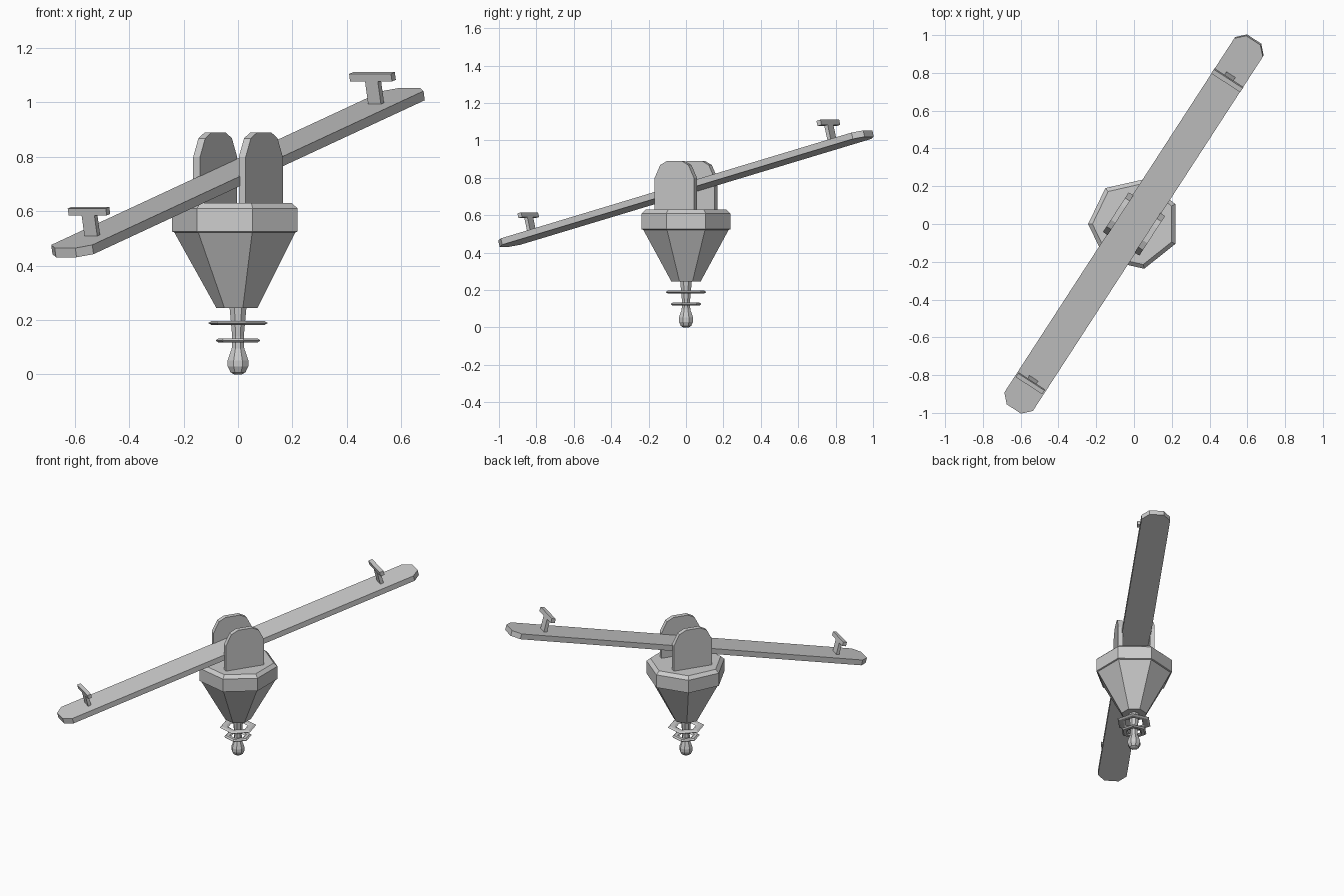
import bpy, bmesh
from math import radians, cos, sin, pi
from mathutils import Matrix, Vector

if "Cube" in bpy.data.objects:
    bpy.data.objects.remove(bpy.data.objects["Cube"])

YAW = Matrix.Rotation(radians(57), 4, 'Z')
TILT = Matrix.Translation((0, 0, 0.742)) @ YAW @ Matrix.Rotation(radians(-14.2), 4, 'Y')


def finish(name, bm, matrix=Matrix()):
    bmesh.ops.transform(bm, matrix=matrix, verts=bm.verts)
    bmesh.ops.recalc_face_normals(bm, faces=bm.faces)
    mesh = bpy.data.meshes.new(name)
    bm.to_mesh(mesh)
    bm.free()
    ob = bpy.data.objects.new(name, mesh)
    bpy.context.collection.objects.link(ob)
    return ob


def prism(name, points, offset, matrix):
    """Extrude a closed outline along an offset vector."""
    bm = bmesh.new()
    face = bm.faces.new([bm.verts.new(p) for p in points])
    ext = bmesh.ops.extrude_face_region(bm, geom=[face], use_keep_orig=True)
    moved = [g for g in ext['geom'] if isinstance(g, bmesh.types.BMVert)]
    bmesh.ops.translate(bm, vec=offset, verts=moved)
    return finish(name, bm, matrix)


def lathe(name, profile, sides, start, closed=False):
    """Turn (radius, z) points around z; closed makes a ring."""
    bm = bmesh.new()
    loops = []
    for r, z in profile:
        angles = [radians(start) + 2 * pi * i / sides for i in range(sides)]
        loops.append([bm.verts.new((r * cos(a), r * sin(a), z)) for a in angles])
    pairs = list(zip(loops, loops[1:]))
    if closed:
        pairs.append((loops[-1], loops[0]))
    for a, b in pairs:
        for i in range(sides):
            j = (i + 1) % sides
            bm.faces.new((a[i], a[j], b[j], b[i]))
    if not closed:
        bm.faces.new(loops[0])
        bm.faces.new(loops[-1])
    return finish(name, bm)


def box(name, size, centre, matrix):
    bm = bmesh.new()
    bmesh.ops.create_cube(bm, size=1)
    bmesh.ops.scale(bm, vec=size, verts=bm.verts)
    return finish(name, bm, matrix @ Matrix.Translation(centre))


# Plank with chamfered ends
half = [(1.153, -0.09), (1.20, -0.045), (1.20, 0.045), (1.153, 0.09)]
outline = half + [(-x, -y) for x, y in half]
prism("plank", [(x, y, -0.0175) for x, y in outline], (0, 0, 0.035), TILT)

# T-shaped handles standing square to the plank
for side, u, k in (("high", 0.966, 1.1), ("low", -1.01, 1.0)):
    box(side + "_handle_post", (0.02 * k, 0.056, 0.09 * k), (u, 0, 0.015 + 0.045 * k), TILT)
    box(side + "_handle_bar", (0.024 * k, 0.167 * k, 0.026 * k), (u, 0, 0.015 + 0.094 * k), TILT)

# Two upright cheeks holding the plank
cheek = [(0.125, 0.60), (0.125, 0.80), (0.09, 0.868), (0.047, 0.89)]
cheek += [(-x, z) for x, z in reversed(cheek)]
for side, y in (("right", -0.115), ("left", 0.085)):
    prism(side + "_cheek", [(x, y, z) for x, z in cheek], (0, 0.03, 0), YAW)

# Seven-sided body: rim on top of a tapering cone
lathe("body", [(0.08, 0.245), (0.234, 0.522), (0.243, 0.525), (0.243, 0.61), (0.22, 0.63)], 7, 180)

# Turned spindle ending in a ball
lathe("spindle", [(0.015, 0), (0.03, 0.008), (0.041, 0.03), (0.041, 0.052), (0.033, 0.075),
                  (0.025, 0.095), (0.023, 0.14), (0.034, 0.25)], 8, 22.5)

# Thin six-sided rings around the spindle
for name, r, inner, z in (("upper_ring", 0.113, 0.06, 0.189), ("lower_ring", 0.085, 0.042, 0.125)):
    mid = (r + inner) / 2
    w = (r - inner) / 4
    lathe(name, [(r, z), (mid + w, z + 0.008), (mid - w, z + 0.008), (inner, z),
                 (mid - w, z - 0.008), (mid + w, z - 0.008)], 6, 45, closed=True)
